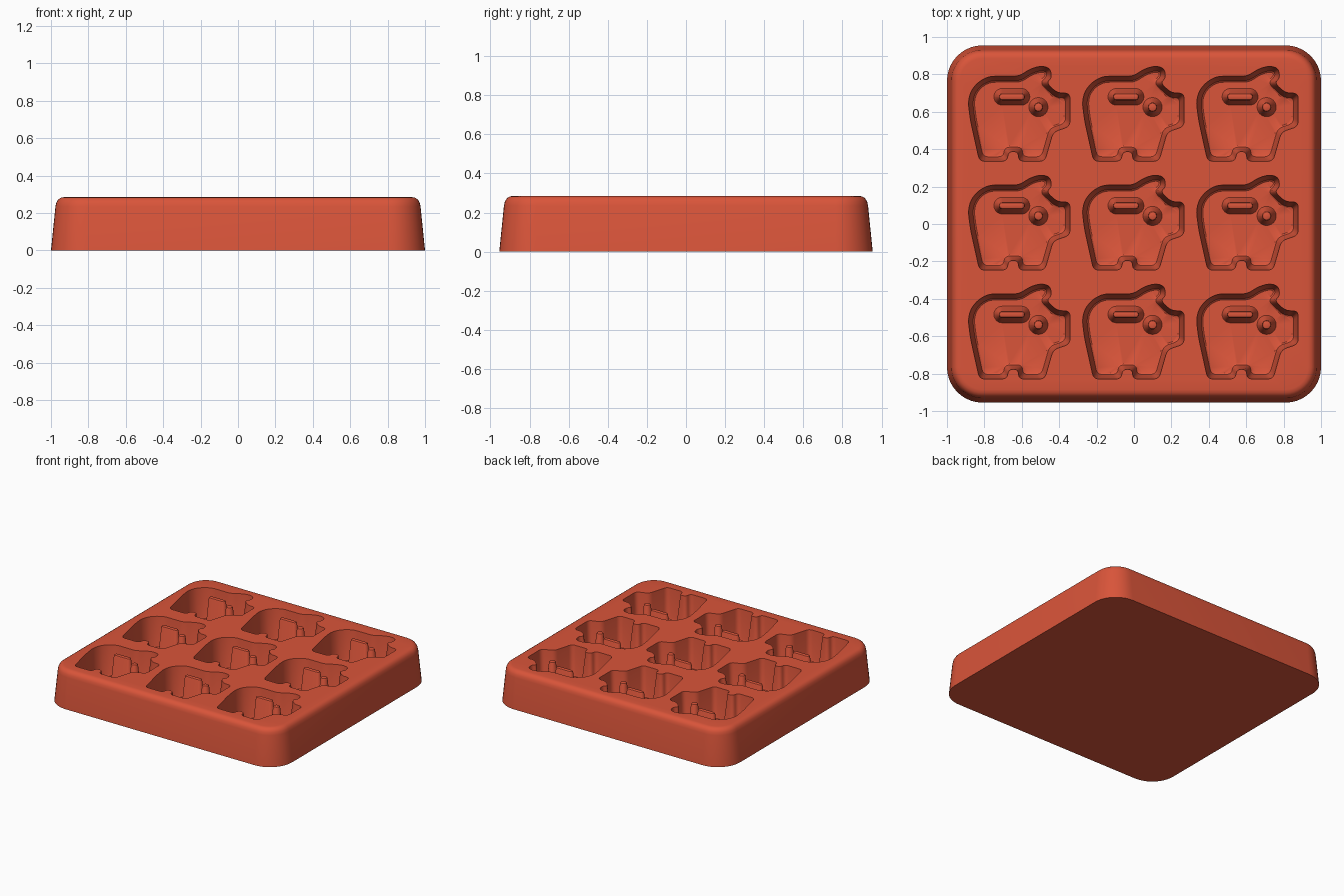
import bpy, bmesh, math
from mathutils import Vector

cube = bpy.data.objects.get("Cube")
if cube:
    bpy.data.objects.remove(cube)

HEIGHT, FLOOR = 0.285, 0.05

# Control outline of one pig-shaped pocket at the rim, clockwise from the rump
PIG = [(-.277, .07), (-.262, .13), (-.222, .178), (-.165, .208), (-.005, .208),
       (.055, .247), (.115, .264), (.162, .25), (.17, .2), (.142, .172),
       (.2, .118), (.268, .118), (.268, -.06), (.178, -.09), (.133, -.247),
       (-.005, -.247), (-.01, -.195), (-.06, -.195), (-.07, -.247),
       (-.216, -.247), (-.264, -.03)]


def inset(points, d):
    """Move every side of a clockwise outline inwards by d."""
    out = []
    for i, p in enumerate(points):
        p = Vector(p)
        a = (p - Vector(points[i - 1])).normalized()
        b = (Vector(points[(i + 1) % len(points)]) - p).normalized()
        na, nb = Vector((a.y, -a.x)), Vector((b.y, -b.x))
        out.append(p + (na + nb) * d / (1 + na.dot(nb)))
    return out


def rounded(points, radius, steps=5):
    """Replace each corner with a short curve."""
    out = []
    for i, p in enumerate(points):
        a, b = points[i - 1] - p, points[(i + 1) % len(points)] - p
        a = p + a * min(radius / a.length, .45)
        b = p + b * min(radius / b.length, .45)
        for k in range(steps + 1):
            t = k / steps
            out.append(a * (1 - t) ** 2 + p * 2 * t * (1 - t) + b * t * t)
    return out


def capsule(half_x, half_y, r, steps=10):
    """Rectangle with round corners of radius r."""
    out = []
    for q, (sx, sy) in enumerate(((1, 1), (-1, 1), (-1, -1), (1, -1))):
        for k in range(steps + 1):
            a = (q + k / steps) * math.pi / 2
            out.append(Vector((sx * (half_x - r) + r * math.cos(a),
                               sy * (half_y - r) + r * math.sin(a))))
    return out


bm = bmesh.new()


def ring(points, z, cx=0, cy=0):
    return [bm.verts.new((p.x + cx, p.y + cy, z)) for p in points]


def loft(rings):
    for low, high in zip(rings, rings[1:]):
        for i in range(len(low)):
            bm.faces.new((low[i - 1], low[i], high[i], high[i - 1]))


def fill(loops):
    """Flat surface bounded by the first loop, with the others as holes."""
    edges = []
    for loop in loops:
        for i in range(len(loop)):
            e = bm.edges.get((loop[i - 1], loop[i]))
            edges.append(e or bm.edges.new((loop[i - 1], loop[i])))
    bmesh.ops.triangle_fill(bm, edges=edges, use_beauty=True, normal=(0, 0, 1))


def post(cx, cy, half_x, half_y):
    """Tapered upright post inside a pocket; returns its base loop."""
    rings = []
    for grow, z in ((.03, FLOOR), (.024, FLOOR + .012), (.004, HEIGHT - .02),
                    (0, HEIGHT - .012), (-.004, HEIGHT - .01)):
        r = min(half_x, half_y) + grow
        steps = 6
        rings.append(ring(capsule(half_x + grow, half_y + grow, r * .99, steps), z, cx, cy))
    loft(rings)
    fill([rings[-1]])
    return rings[0]


# Outer walls of the tray with draft and a rounded upper edge
shell = [ring(capsule(1 - d, .955 - d, .19 - d), z) for d, z in
         ((0, 0), (.024, .235), (.029, .257), (.039, .273), (.053, .282), (.07, HEIGHT))]
loft(shell)
fill([shell[0]])

# Nine pockets, each with a coin-slot post and an eye post
rims = []
for col in (-1, 0, 1):
    for row in (-1, 0, 1):
        cx, cy = col * .61, row * .582
        pocket = [ring(rounded(inset(PIG, d), .03), z, cx, cy) for d, z in
                  ((0, HEIGHT), (.02, FLOOR + .02), (.024, FLOOR + .006), (.032, FLOOR))]
        loft(pocket)
        rims.append(pocket[0])
        slot = post(cx - .043, cy + .098, .066, .0145)
        eye = post(cx + .099, cy + .043, .021, .021)
        fill([pocket[-1], slot, eye])

# Top surface around the pockets
fill([shell[-1]] + rims)
bmesh.ops.recalc_face_normals(bm, faces=bm.faces[:])

mesh = bpy.data.meshes.new("mould_tray")
bm.to_mesh(mesh)
bm.free()
tray = bpy.data.objects.new("mould_tray", mesh)
bpy.context.collection.objects.link(tray)

# Terracotta red silicone
colour = (.70, .09, .042, 1)
mat = bpy.data.materials.new("terracotta_red")
mat.use_nodes = True
mat.diffuse_color = colour
mat.node_tree.nodes["Principled BSDF"].inputs["Base Color"].default_value = colour
mesh.materials.append(mat)

bpy.ops.object.select_all(action="DESELECT")
tray.select_set(True)
bpy.context.view_layer.objects.active = tray
bpy.ops.object.shade_smooth_by_angle(angle=math.radians(35))
